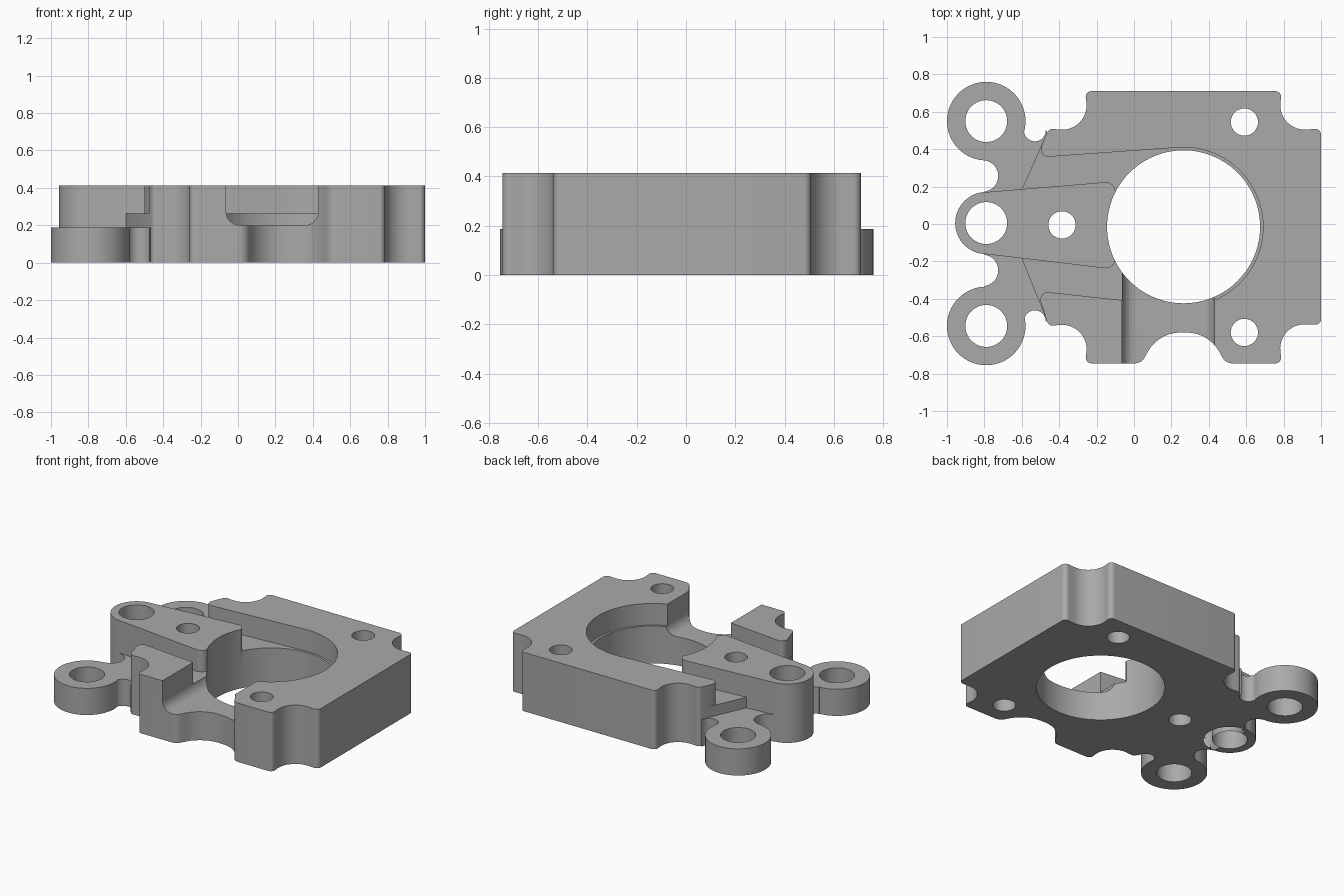
import bpy, bmesh, math
from mathutils import Vector, Matrix

cube = bpy.data.objects.get("Cube")
if cube:
    bpy.data.objects.remove(cube, do_unlink=True)

TOP, POCKET, ARM = 0.413, 0.262, 0.187
OVER, UNDER = 0.6, -0.1

grey = bpy.data.materials.new("plain grey")
grey.use_nodes = True
colour = (0.4, 0.4, 0.4, 1)
grey.diffuse_color = colour
grey.node_tree.nodes["Principled BSDF"].inputs["Base Color"].default_value = colour


def fillet(points):
    """Closed outline of (x, y[, radius]) with every given corner rounded."""
    out = []
    for i, p in enumerate(points):
        corner = Vector(p[:2])
        radius = p[2] if len(p) > 2 else 0
        if not radius:
            out.append(corner)
            continue
        a = (Vector(points[i - 1][:2]) - corner).normalized()
        b = (Vector(points[(i + 1) % len(points)][:2]) - corner).normalized()
        half = a.angle(b) / 2
        centre = corner + (a + b).normalized() * radius / math.sin(half)
        start = corner + a * radius / math.tan(half) - centre
        end = corner + b * radius / math.tan(half) - centre
        sweep = math.atan2(start.x * end.y - start.y * end.x, start.dot(end))
        steps = max(3, math.ceil(abs(sweep) / math.radians(9)))
        for s in range(steps + 1):
            out.append(centre + Matrix.Rotation(sweep * s / steps, 2) @ start)
    return out


def prism(name, points, low, high):
    bm = bmesh.new()
    face = bm.faces.new([bm.verts.new((p.x, p.y, low)) for p in fillet(points)])
    grown = bmesh.ops.extrude_face_region(bm, geom=[face])["geom"]
    for v in grown:
        if isinstance(v, bmesh.types.BMVert):
            v.co.z = high
    bmesh.ops.recalc_face_normals(bm, faces=bm.faces)
    mesh = bpy.data.meshes.new(name)
    bm.to_mesh(mesh)
    bm.free()
    obj = bpy.data.objects.new(name, mesh)
    bpy.context.collection.objects.link(obj)
    return obj


def cylinder(name, x, y, radius, low, high, sides=48):
    ring = [(x + radius * math.cos(math.tau * i / sides),
             y + radius * math.sin(math.tau * i / sides)) for i in range(sides)]
    return prism(name, ring, low, high)


def combine(target, tool, operation):
    tool.hide_render = True
    mod = target.modifiers.new(operation, "BOOLEAN")
    mod.operation, mod.solver, mod.object = operation, "EXACT", tool
    graph = bpy.context.evaluated_depsgraph_get()
    mesh = bpy.data.meshes.new_from_object(target.evaluated_get(graph))
    target.modifiers.clear()
    target.data = mesh
    bpy.data.objects.remove(tool, do_unlink=True)


# Main block with corner notches and a front scallop
tip, notch = 0.03, 0.13
block = prism("bracket_body", [
    (-0.262, -0.745, tip), (0.04, -0.745, 0.06), (0.13, -0.58, 0.2),
    (0.40, -0.58, 0.2), (0.49, -0.745, 0.06), (0.79, -0.745, tip),
    (0.765, -0.53, notch), (1.0, -0.54, tip), (1.0, 0.51, tip),
    (0.765, 0.495, notch), (0.79, 0.71, tip), (-0.262, 0.71, tip),
    (-0.235, 0.49, notch), (-0.455, 0.51, tip), (-0.6, 0.185),
    (-0.6, -0.185), (-0.455, -0.545, tip), (-0.235, -0.525, notch)], 0, TOP)

# Open pocket and its round end
combine(block, prism("pocket_cutter", [
    (0.232, 0.409), (-0.518, 0.355, 0.04), (-0.474, 0.47), (-0.9, 0.47),
    (-0.9, -0.49), (-0.474, -0.49), (-0.518, -0.358, 0.04), (0.222, -0.438)],
    POCKET, OVER), "DIFFERENCE")
combine(block, cylinder("pocket_end_cutter", 0.265, -0.015, 0.425, POCKET, OVER, 96),
        "DIFFERENCE")

# Front channel with rounded floor corners, cut along y
channel = prism("channel_cutter", [
    (-0.064, OVER), (-0.064, 0.2, 0.075), (0.43, 0.2, 0.075), (0.43, OVER)], 0.262, 0.9)
channel.data.transform(Matrix.Rotation(math.radians(90), 4, "X"))
combine(block, channel, "DIFFERENCE")

# Low web joining the ears, with relief arcs
web = prism("ear_web", [
    (-0.4, 0.4), (-0.47, 0.5), (-0.8, 0.5), (-0.8, -0.52), (-0.47, -0.52), (-0.4, -0.4)],
    0, ARM)
for x, y, r in [(-0.53, 0.5, 0.058), (-0.53, -0.52, 0.058),
                (-0.81, 0.257, 0.084), (-0.81, -0.248, 0.084)]:
    combine(web, cylinder("relief_cutter", x, y, r, UNDER, OVER), "DIFFERENCE")
combine(block, web, "UNION")

# Outer ears and the tall centre tongue
for y in (0.55, -0.545):
    combine(block, cylinder("outer_ear", -0.79, y, 0.21, 0, ARM, 64), "UNION")
combine(block, cylinder("tongue_end", -0.79, 0.005, 0.166, 0, TOP, 64), "UNION")
combine(block, prism("tongue", [
    (-0.8, 0.17), (-0.10, 0.228, 0.05), (-0.10, -0.243, 0.05), (-0.8, -0.16)],
    0, TOP), "UNION")

# Through holes
holes = [(0.265, -0.015, 0.409, 96), (-0.385, -0.005, 0.073, 32),
         (0.59, 0.545, 0.073, 32), (0.59, -0.58, 0.073, 32)]
holes += [(-0.79, y, 0.112, 48) for y in (0.55, 0.005, -0.545)]
for x, y, r, sides in holes:
    combine(block, cylinder("hole_cutter", x, y, r, UNDER, OVER, sides), "DIFFERENCE")

# Clean up and chamfer the underside rim
bm = bmesh.new()
bm.from_mesh(block.data)
bmesh.ops.remove_doubles(bm, verts=bm.verts, dist=0.0005)
bmesh.ops.dissolve_limit(bm, angle_limit=0.01, verts=bm.verts, edges=bm.edges)
rim = [e for e in bm.edges if all(abs(v.co.z) < 0.0001 for v in e.verts)
       and len(e.link_faces) == 2 and e.calc_face_angle(0) > 1]
bmesh.ops.bevel(bm, geom=rim, offset=0.01, segments=1, affect="EDGES", clamp_overlap=True)
bm.to_mesh(block.data)
bm.free()

block.data.materials.clear()
block.data.materials.append(grey)
bpy.ops.object.select_all(action="DESELECT")
block.select_set(True)
bpy.context.view_layer.objects.active = block
bpy.ops.object.shade_smooth_by_angle(angle=math.radians(30))
